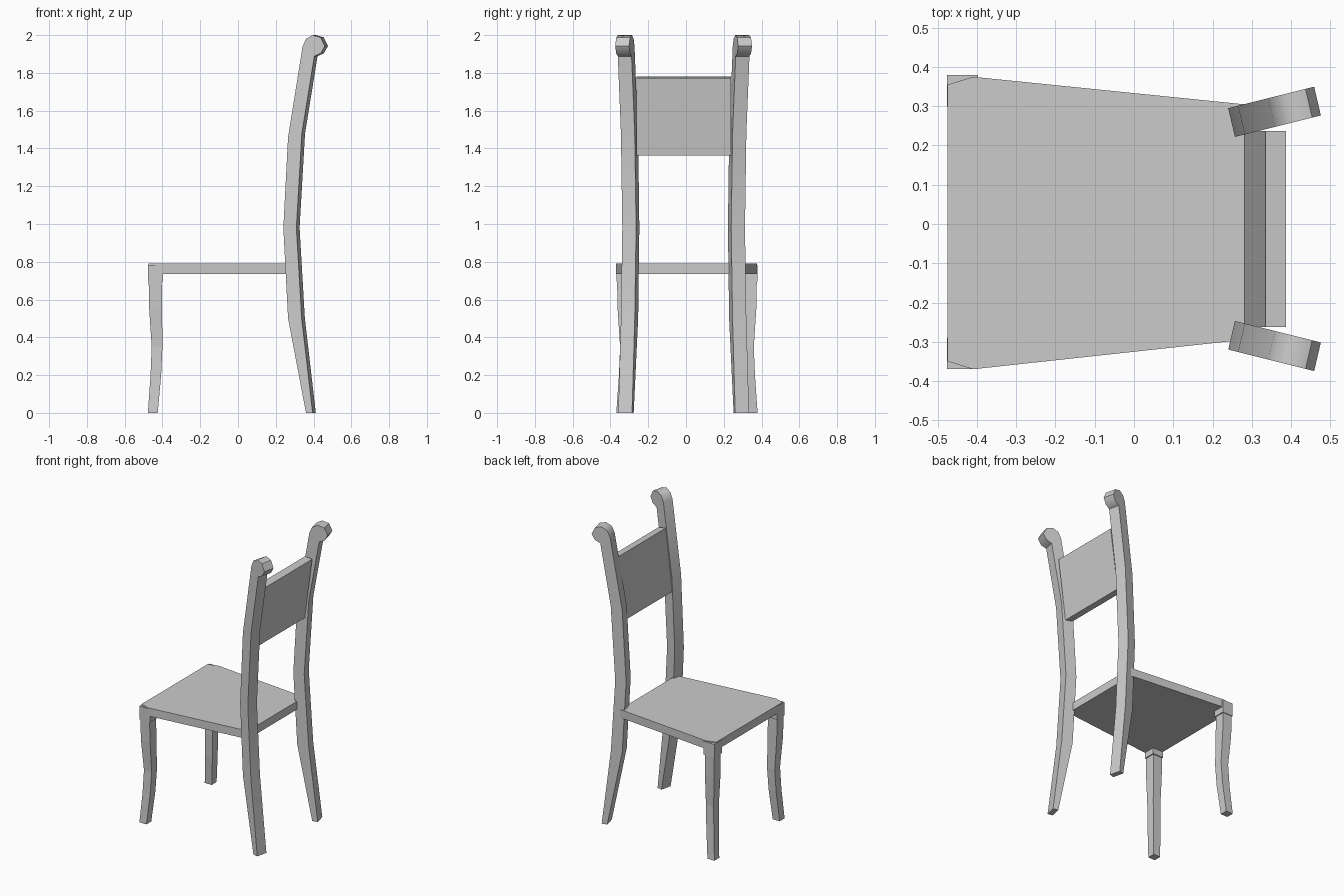
import bpy, bmesh
from math import radians

if "Cube" in bpy.data.objects:
    bpy.data.objects.remove(bpy.data.objects["Cube"])


def finish(name, bm):
    bmesh.ops.recalc_face_normals(bm, faces=bm.faces[:])
    me = bpy.data.meshes.new(name)
    bm.to_mesh(me)
    bm.free()
    ob = bpy.data.objects.new(name, me)
    bpy.context.collection.objects.link(ob)
    return ob


def loft(name, rings):
    """Skin a list of matching point loops and cap both ends."""
    bm = bmesh.new()
    loops = [[bm.verts.new(p) for p in ring] for ring in rings]
    n = len(loops[0])
    for a, b in zip(loops, loops[1:]):
        for i in range(n):
            j = (i + 1) % n
            bm.faces.new((a[i], a[j], b[j], b[i]))
    bm.faces.new(loops[0][::-1])
    bm.faces.new(loops[-1])
    return finish(name, bm)


def smooth(ob, angle):
    bpy.ops.object.select_all(action='DESELECT')
    ob.select_set(True)
    bpy.context.view_layer.objects.active = ob
    bpy.ops.object.shade_smooth_by_angle(angle=radians(angle))


def square(x0, x1, y0, y1, z):
    return [(x0, y0, z), (x1, y0, z), (x1, y1, z), (x0, y1, z)]


# seat: tapered board with clipped front corners
plan = [(-0.475, 0.355), (-0.41, 0.375), (0.28, 0.305),
        (0.28, -0.295), (-0.41, -0.37), (-0.475, -0.35)]
loft("seat", [[(x, y, z) for x, y in plan] for z in (0.735, 0.79)])

# back posts: bowed profile ending in a scroll, splayed in plan
profile = [(0.36, 0), (0.265, 0.50), (0.24, 0.98), (0.265, 1.46),
           (0.342, 1.94), (0.36, 1.98), (0.395, 2.0), (0.437, 1.988),
           (0.459, 1.942), (0.438, 1.904), (0.404, 1.888),
           (0.338, 1.48), (0.309, 0.98), (0.337, 0.50), (0.395, 0)]
for side, label in ((1, "left"), (-1, "right")):
    outer = [(x, -0.0125 + side * (0.3075 + (x - 0.24) * 0.25), z)
             for x, z in profile]
    inner = [(x + 0.017, y - side * 0.073, z) for x, y, z in outer]
    smooth(loft("back_post_" + label, [outer, inner]), 46)

# back panel: tilted slab between the posts
slab = [(0.28, 1.37), (0.335, 1.78), (0.387, 1.773), (0.332, 1.363)]
loft("back_panel", [[(x, y, z) for x, z in slab] for y in (-0.262, 0.237)])

# front legs: square sections curving along the diagonal, with a block on top
# (z, outer inset, inner inset) measured from the outer corner
sections = [(0, 0.0, 0.052), (0.2, 0.014, 0.070), (0.35, 0.020, 0.077),
            (0.55, 0.007, 0.075), (0.70, 0.004, 0.073)]
for side, label in ((1, "left"), (-1, "right")):
    edge = 0.005 + side * 0.374
    rings = [square(-0.477 + a, -0.477 + b, edge - side * a, edge - side * b, z)
             for z, a, b in sections]
    loft("front_leg_" + label, rings)
    loft("leg_block_" + label,
         [square(-0.477, -0.397, edge, edge - side * 0.08, z)
          for z in (0.695, 0.784)])
